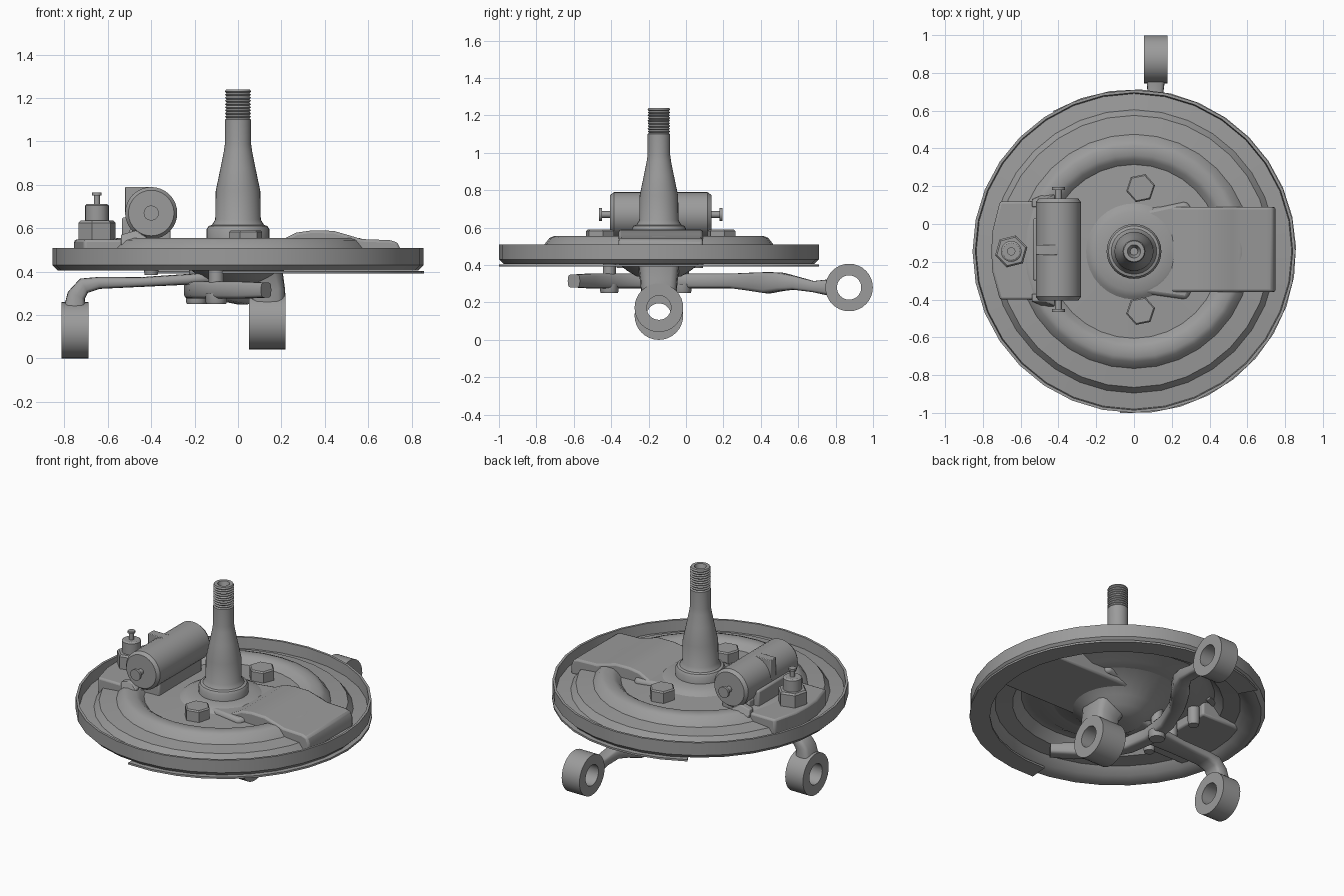
import bpy, bmesh, math
from mathutils import Vector, Matrix

cube = bpy.data.objects.get("Cube")
if cube:
    bpy.data.objects.remove(cube, do_unlink=True)

CY = -0.145  # hub axis offset along y

steel = bpy.data.materials.new("steel_grey")
steel.use_nodes = True
GREY = (0.33, 0.33, 0.33, 1)
steel.diffuse_color = GREY
steel.node_tree.nodes["Principled BSDF"].inputs["Base Color"].default_value = GREY


def finish(name, bm, matrix=None, bevel=0, angle=35):
    bmesh.ops.remove_doubles(bm, verts=bm.verts, dist=0.0001)
    bmesh.ops.recalc_face_normals(bm, faces=bm.faces)
    if matrix:
        bm.transform(matrix)
    mesh = bpy.data.meshes.new(name)
    bm.to_mesh(mesh)
    bm.free()
    mesh.materials.append(steel)
    ob = bpy.data.objects.new(name, mesh)
    bpy.context.collection.objects.link(ob)
    bpy.ops.object.select_all(action='DESELECT')
    ob.select_set(True)
    bpy.context.view_layer.objects.active = ob
    bpy.ops.object.shade_smooth_by_angle(angle=math.radians(angle))
    if bevel:
        mod = ob.modifiers.new("soft_edges", 'BEVEL')
        mod.width = bevel
        mod.segments = 2
        mod.limit_method = 'ANGLE'
    return ob


def lathe(name, profile, at=(0, CY, 0), axis='Z', segs=32, closed=False, turn=0):
    """Revolve (radius, height) points about an axis through a point."""
    bm = bmesh.new()
    rings = []
    for r, z in profile:
        rings.append([bm.verts.new((r * math.cos(a), r * math.sin(a), z))
                      for a in (turn + 2 * math.pi * i / segs for i in range(segs))])
    pairs = list(zip(rings, rings[1:]))
    if closed:
        pairs.append((rings[-1], rings[0]))
    for a, b in pairs:
        for i in range(segs):
            j = (i + 1) % segs
            bm.faces.new((a[i], a[j], b[j], b[i]))
    if not closed:
        bm.faces.new(rings[0])
        bm.faces.new(rings[-1])
    turns = {'Z': Matrix(), 'X': Matrix.Rotation(math.pi / 2, 4, 'Y'),
             'Y': Matrix.Rotation(-math.pi / 2, 4, 'X')}
    return finish(name, bm, Matrix.Translation(at) @ turns[axis])


def prism(name, outline, depth, bevel=0.012):
    """Extrude a flat outline by a vector."""
    bm = bmesh.new()
    face = bm.faces.new([bm.verts.new(p) for p in outline])
    ext = bmesh.ops.extrude_face_region(bm, geom=[face])
    bmesh.ops.translate(bm, vec=depth, verts=[v for v in ext["geom"] if isinstance(v, bmesh.types.BMVert)])
    return finish(name, bm, bevel=bevel)


def box(name, lo, hi, bevel=0.01):
    outline = [(lo[0], lo[1], lo[2]), (hi[0], lo[1], lo[2]), (hi[0], hi[1], lo[2]), (lo[0], hi[1], lo[2])]
    return prism(name, outline, (0, 0, hi[2] - lo[2]), bevel)


def bar(name, stations, side=None, segs=16):
    """Loft a rounded bar through (x, y, z, width, height) stations."""
    bm = bmesh.new()
    pts = [Vector(s[:3]) for s in stations]
    rings = []
    for i, s in enumerate(stations):
        tangent = (pts[min(i + 1, len(pts) - 1)] - pts[max(i - 1, 0)]).normalized()
        across = Vector(side) if side else tangent.cross(Vector((0, 0, 1))).normalized()
        up = across.cross(tangent).normalized()
        ring = []
        for k in range(segs):
            a = 2 * math.pi * k / segs
            c, d = math.cos(a), math.sin(a)
            c, d = [math.copysign(abs(v) ** 0.5, v) for v in (c, d)]
            ring.append(bm.verts.new(pts[i] + across * c * s[3] / 2 + up * d * s[4] / 2))
        rings.append(ring)
    for a, b in zip(rings, rings[1:]):
        for k in range(segs):
            j = (k + 1) % segs
            bm.faces.new((a[k], a[j], b[j], b[k]))
    bm.faces.new(rings[0])
    bm.faces.new(rings[-1])
    return finish(name, bm, angle=50)


def eye(name, at, width, outer=0.125, inner=0.065):
    h = width / 2
    lathe(name, [(inner, -h), (outer, -h), (outer, h), (inner, h)], at, 'X', 32, True)


# Pressed backing plate with rim and stepped rings
top = [(0.855, 0.51), (0.84, 0.51), (0.835, 0.44), (0.75, 0.45), (0.72, 0.49), (0.62, 0.50),
       (0.585, 0.545), (0.56, 0.555), (0.51, 0.555), (0.485, 0.54), (0.46, 0.515), (0.20, 0.525)]
under = [(0.20, 0.50), (0.46, 0.495), (0.52, 0.53), (0.56, 0.53), (0.61, 0.475), (0.71, 0.465),
         (0.75, 0.425), (0.80, 0.405), (0.83, 0.405), (0.855, 0.43)]
lathe("backing_plate", top + under, closed=True)

# Thin partial lip under the rim
outline = []
steps = 20
for r, order in ((0.858, range(steps + 1)), (0.74, range(steps, -1, -1))):
    for i in order:
        a = math.radians(-95 + 215 * i / steps)
        outline.append((r * math.cos(a), CY + r * math.sin(a), 0.392))
prism("rim_lip", outline, (0, 0, 0.012), 0)

# Hub boss, knuckle below and spindle above
lathe("hub_boss", [(0.28, 0.50), (0.24, 0.535), (0.21, 0.55), (0.14, 0.555)])
lathe("knuckle_body", [(0.40, 0.505), (0.30, 0.47), (0.22, 0.41), (0.17, 0.37), (0.12, 0.34), (0.06, 0.33)])
spindle = [(0.145, 0.53), (0.145, 0.595), (0.135, 0.61), (0.12, 0.615), (0.105, 0.64), (0.103, 0.77),
           (0.08, 0.88), (0.065, 0.955), (0.06, 0.99), (0.06, 1.10)]
for i in range(9):
    spindle += [(0.053, 1.107 + i * 0.0145), (0.06, 1.114 + i * 0.0145)]
spindle += [(0.055, 1.24), (0.035, 1.24), (0.02, 1.19)]
lathe("spindle", spindle)

# Anchor pad on the left side
pad = [(0.05, 0.52), (0.20, 0.545), (0.27, 0.58), (0.34, 0.59), (0.44, 0.588), (0.52, 0.565), (0.57, 0.55),
       (0.70, 0.545), (0.735, 0.535), (0.75, 0.50), (0.75, 0.44), (0.05, 0.44)]
prism("anchor_pad", [(x, -0.36, z) for x, z in pad], (0, 0.45, 0))
prism("anchor_pad_base", [(0.0, -0.36, 0.47), (0.28, -0.40, 0.47), (0.31, -0.34, 0.47), (0.31, 0.07, 0.47),
                          (0.28, 0.12, 0.47), (0.0, 0.06, 0.47)], (0, 0, 0.075), 0.02)

# Cylinder pad on the right side
prism("cylinder_pad", [(-0.71, -0.40, 0.44), (-0.42, -0.40, 0.44), (-0.42, 0.12, 0.44), (-0.71, 0.12, 0.44),
                       (-0.75, -0.04, 0.44), (-0.755, -0.145, 0.44), (-0.75, -0.25, 0.44)], (0, 0, 0.108))

# Mounting bolts
for tag, y in (("front", -0.46), ("back", 0.19)):
    lathe(tag + "_bolt", [(0.078, 0.50), (0.078, 0.582), (0.07, 0.59)], (0.035, y, 0), segs=6, turn=0.2)

# Wheel cylinder with end pins, mount, lug and spring tabs
WX, WZ = -0.40, 0.67
h = 0.27
lathe("wheel_cylinder", [(0.085, -h), (0.105, -h), (0.12, -h + 0.02), (0.12, h - 0.02), (0.105, h), (0.085, h)],
      (WX, -0.135, WZ), 'Y')
for tag, s in (("front", -1), ("back", 1)):
    end = -0.135 + s * h
    lathe(tag + "_piston_pin", [(0.018, -0.01), (0.018, 0.045), (0.035, 0.045), (0.035, 0.06)][::s],
          (WX, end, WZ), 'Y', 16) if s > 0 else \
        lathe(tag + "_piston_pin", [(0.018, 0.01), (0.018, -0.045), (0.035, -0.045), (0.035, -0.06)],
              (WX, end, WZ), 'Y', 16)
    y = -0.14 + s * 0.27
    prism(tag + "_spring_tab", [(-0.54, y, 0.52), (-0.42, y + s * 0.06, 0.52), (-0.42, y + s * 0.02, 0.56),
                                (-0.47, y, 0.59), (-0.54, y, 0.57)], (0, -s * 0.04, 0), 0.005)
box("cylinder_mount", (-0.50, -0.35, 0.50), (-0.31, 0.08, 0.60))
box("cylinder_side_flange", (-0.535, -0.30, 0.54), (-0.42, 0.03, 0.65))
box("cylinder_lug", (-0.52, -0.165, 0.66), (-0.40, -0.11, 0.79), 0.004)

# Bleeder fitting
BX = -0.65
lathe("bleeder_nut", [(0.088, 0.53), (0.088, 0.625), (0.078, 0.635)], (BX, CY, 0), segs=6, turn=0.25)
lathe("bleeder_stem", [(0.055, 0.62), (0.055, 0.705), (0.045, 0.712), (0.014, 0.712), (0.014, 0.75),
                       (0.022, 0.752), (0.022, 0.765)], (BX, CY, 0), segs=20)

# Fasteners below the cylinder
for i, y in enumerate((0.06, -0.14, -0.34)):
    lathe("under_bolt_%d" % i, [(0.03, 0.385), (0.035, 0.41), (0.035, 0.50)], (WX, y, 0), segs=12)

# Lower knuckle eye
eye("knuckle_eye", (0.135, CY, 0.172), 0.17, 0.13)
bar("knuckle_neck", [(0.08, CY, 0.46, 0.30, 0.30), (0.11, CY, 0.38, 0.22, 0.20),
                     (0.135, CY, 0.31, 0.20, 0.165), (0.135, CY, 0.255, 0.19, 0.165)], (0, 1, 0))

# Upper support arm ending in an eye on the right side
eye("support_arm_eye", (-0.752, CY, 0.13), 0.125, 0.13)
bar("support_arm", [(-0.02, CY, 0.385, 0.20, 0.05), (-0.22, CY, 0.365, 0.17, 0.05), (-0.45, CY, 0.352, 0.13, 0.045),
                    (-0.64, CY, 0.348, 0.12, 0.055), (-0.71, CY, 0.335, 0.12, 0.075),
                    (-0.745, CY, 0.29, 0.12, 0.085), (-0.752, CY, 0.235, 0.13, 0.10)], (0, 1, 0))

# Curved steering arm ending in an eye at the back
eye("steering_arm_eye", (0.115, 0.872, 0.28), 0.125, 0.127)
bar("steering_arm", [(0.13, -0.60, 0.315, 0.08, 0.07), (0.02, -0.52, 0.315, 0.09, 0.08), (-0.10, -0.41, 0.315, 0.09, 0.08),
                     (-0.18, -0.26, 0.315, 0.09, 0.08), (-0.205, -0.10, 0.315, 0.09, 0.08),
                     (-0.18, 0.08, 0.315, 0.09, 0.08), (-0.11, 0.25, 0.315, 0.09, 0.08),
                     (-0.04, 0.36, 0.31, 0.10, 0.10), (0.02, 0.44, 0.305, 0.11, 0.115),
                     (0.07, 0.51, 0.31, 0.10, 0.10), (0.10, 0.58, 0.305, 0.085, 0.075),
                     (0.113, 0.68, 0.285, 0.08, 0.06), (0.115, 0.77, 0.28, 0.10, 0.09)])

# Bolts joining the steering arm to the knuckle
for i, (x, y) in enumerate(((-0.10, -0.41), (-0.19, -0.02))):
    lathe("arm_bolt_%d" % i, [(0.045, 0.25), (0.05, 0.262), (0.05, 0.30), (0.035, 0.30), (0.035, 0.51)], (x, y, 0), segs=12)
